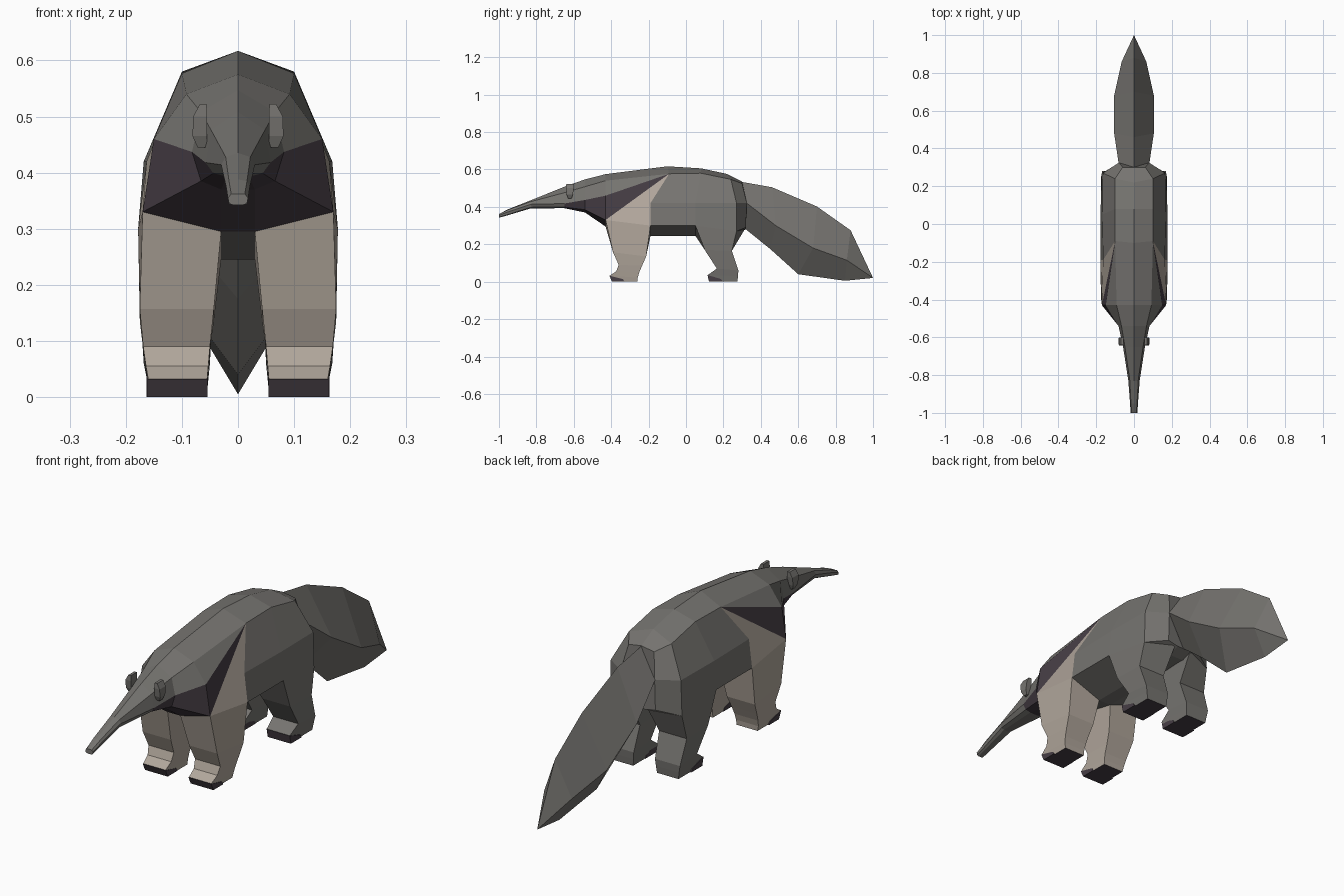
import bpy
import bmesh

cube = bpy.data.objects.get("Cube")
if cube:
    bpy.data.objects.remove(cube, do_unlink=True)


def material(name, rgb):
    mat = bpy.data.materials.new(name)
    mat.use_nodes = True
    mat.diffuse_color = (*rgb, 1)
    bsdf = next(n for n in mat.node_tree.nodes if n.type == 'BSDF_PRINCIPLED')
    bsdf.inputs["Base Color"].default_value = (*rgb, 1)
    bsdf.inputs["Roughness"].default_value = 0.9
    return mat


GREY, TAN, DARK = range(3)
MATERIALS = [material("grey fur", (0.18, 0.174, 0.162)),
             material("tan fur", (0.44, 0.385, 0.33)),
             material("dark plum fur", (0.062, 0.048, 0.06))]


def finish(name, bm):
    """Mirror the +x half, fix the normals and make a flat-shaded object."""
    bmesh.ops.mirror(bm, geom=bm.verts[:] + bm.edges[:] + bm.faces[:],
                     axis='X', merge_dist=0.0005)
    bmesh.ops.recalc_face_normals(bm, faces=bm.faces[:])
    mesh = bpy.data.meshes.new(name)
    bm.to_mesh(mesh)
    bm.free()
    for mat in MATERIALS:
        mesh.materials.append(mat)
    obj = bpy.data.objects.new(name, mesh)
    bpy.context.collection.objects.link(obj)
    return obj


def add(bm, verts, colour=GREY):
    bm.faces.new(verts).material_index = colour


def loft(bm, rings, colour, closed=True, caps=(True, True), skip=None):
    """Join rings of points; colour(segment, side) picks the material."""
    vs = [[bm.verts.new(p) for p in ring] for ring in rings]
    n = len(vs[0])
    for i in range(len(vs) - 1):
        if i == skip:
            continue
        for j in range(n if closed else n - 1):
            k = (j + 1) % n
            add(bm, (vs[i][j], vs[i][k], vs[i + 1][k], vs[i + 1][j]), colour(i, j))
    if caps[0]:
        add(bm, vs[0], colour(-1, -1))
    if caps[1]:
        add(bm, vs[-1][::-1], colour(len(vs) - 1, -1))
    return vs


def half_ring(y, top, a, b, c, d):
    """Half section: ridge, upper edge, flank, lower edge, belly edge, belly."""
    pts = [(0, y, top)] + [(x, y, z) for x, z in (a, b, c, d)]
    return pts + [(0, y, d[1])]


# Body: snout, head, chest, shoulders and rump in one loft
chest = half_ring(-.43, .575, (.092, .54), (.15, .46), (.17, .33), (.03, .295))
shoulder = [(0, -.1, .617), (.1, -.09, .577), (.163, -.19, .42),
            (.178, -.19, .30), (.03, -.19, .245), (0, -.19, .245)]
loin = [(0, .08, .606), (.1, .08, .58), (.168, .05, .42),
        (.178, .05, .30), (.03, .05, .245), (0, .05, .245)]
haunch = [(0, .22, .576), (.1, .24, .547), (.165, .27, .42),
          (.17, .27, .27), (.03, .27, .26), (0, .27, .26)]
rump = [(0, .30, .535), (.06, .30, .525), (.08, .325, .42),
        (.08, .32, .29), (.03, .32, .28), (0, .32, .28)]
body_rings = [
    half_ring(-1, .362, (.012, .362), (.018, .355), (.016, .345), (.008, .342)),
    half_ring(-.95, .388, (.016, .385), (.021, .374), (.018, .36), (.009, .356)),
    half_ring(-.83, .435, (.022, .428), (.03, .414), (.025, .398), (.012, .392)),
    half_ring(-.65, .508, (.048, .476), (.058, .418), (.044, .399), (.02, .393)),
    half_ring(-.54, .547, (.066, .508), (.082, .437), (.066, .385), (.03, .37)),
    chest, shoulder, loin, haunch, rump]
CHEST = 5

bm = bmesh.new()
v = loft(bm, body_rings,
         lambda i, j: DARK if i in (CHEST - 2, CHEST - 1) and j >= 2 else GREY,
         closed=False, skip=CHEST)
# Shoulder segment: pointed dark stripe above a tan wedge
p, q = v[CHEST], v[CHEST + 1]
add(bm, (p[0], q[0], q[1], p[1]))
add(bm, (p[1], q[1], p[2]))
add(bm, (p[2], q[1], p[3]), DARK)
add(bm, (p[3], q[1], q[2], q[3]), TAN)
add(bm, (p[3], q[3], q[4], p[4]), TAN)
add(bm, (p[4], q[4], q[5], p[5]))
finish("body", bm)


# Legs: start on the belly edges, then quad rings down to the feet
def leg(name, top, rows, fur):
    rings = [top]
    for yf, zf, yb, zb, xi, xo in rows:
        rings.append([(xo, yf, zf), (xi, yf, zf), (xi, yb, zb), (xo, yb, zb)])
    last = len(rings) - 1
    bm = bmesh.new()
    loft(bm, rings,
         lambda i, j: DARK if i == last or (i == last - 1 and j == 0) else fur,
         caps=(False, True))
    finish(name, bm)
    # Claws: a thin dark wedge wrapped around the toe
    toe_y, toe_z = rows[-2][:2]
    base_y, xi, xo = rows[-1][0], rows[-1][4], rows[-2][5]
    profile = [(toe_y - .002, toe_z), (toe_y + .07, .014),
               (toe_y + .08, 0), (base_y - .002, 0)]
    bm = bmesh.new()
    loft(bm, [[(x, y, z) for y, z in profile] for x in (xi - .002, xo + .001)],
         lambda i, j: DARK)
    finish(name + "_claws", bm)


leg("front_legs", [chest[3], chest[4], shoulder[4], shoulder[3]],
    [(-.39, .157, -.213, .135, .043, .175),
     (-.36, .09, -.235, .085, .05, .169),
     (-.373, .055, -.25, .05, .053, .164),
     (-.408, .032, -.258, .022, .055, .16),
     (-.393, 0, -.26, 0, .056, .155)], TAN)
leg("hind_legs", [loin[3], loin[4], (.04, .32, .29), haunch[3]],
    [(.10, .17, .245, .165, .045, .175),
     (.165, .07, .28, .06, .05, .168),
     (.117, .036, .278, .03, .053, .162),
     (.125, 0, .275, 0, .056, .157)], GREY)

# Rear of the haunch: panel closing the thigh to the rump
bm = bmesh.new()
add(bm, [bm.verts.new(c) for c in (haunch[3], rump[3], (.04, .32, .29))])
finish("thigh_panel", bm)

# Tail: bushy diamond section that droops to a point
bm = bmesh.new()
tail = loft(bm, [
    [(0, .29, .535), (.082, .325, .42), (0, .32, .28)],
    [(0, .46, .505), (.105, .48, .30), (0, .45, .175)],
    [(0, .70, .402), (.105, .68, .18), (0, .60, .04)],
    [(0, .88, .275), (.065, .86, .115), (0, .85, .005)]],
    lambda i, j: GREY, closed=False, caps=(False, False))
tip = bm.verts.new((0, 1, .02))
for j in range(2):
    add(bm, (tail[-1][j], tail[-1][j + 1], tip))
finish("tail", bm)

# Ears: small upright flaps on the sides of the head
bm = bmesh.new()
loft(bm, [[(x0, y0, z), (x1, y0, z), (x1, y1, z), (x0, y1, z)]
          for x0, x1, y0, y1, z in ((.055, .072, -.63, -.612, .445),
                                    (.055, .081, -.638, -.605, .465),
                                    (.055, .08, -.642, -.6, .5),
                                    (.056, .068, -.64, -.6, .522))],
     lambda i, j: GREY)
finish("ears", bm)
